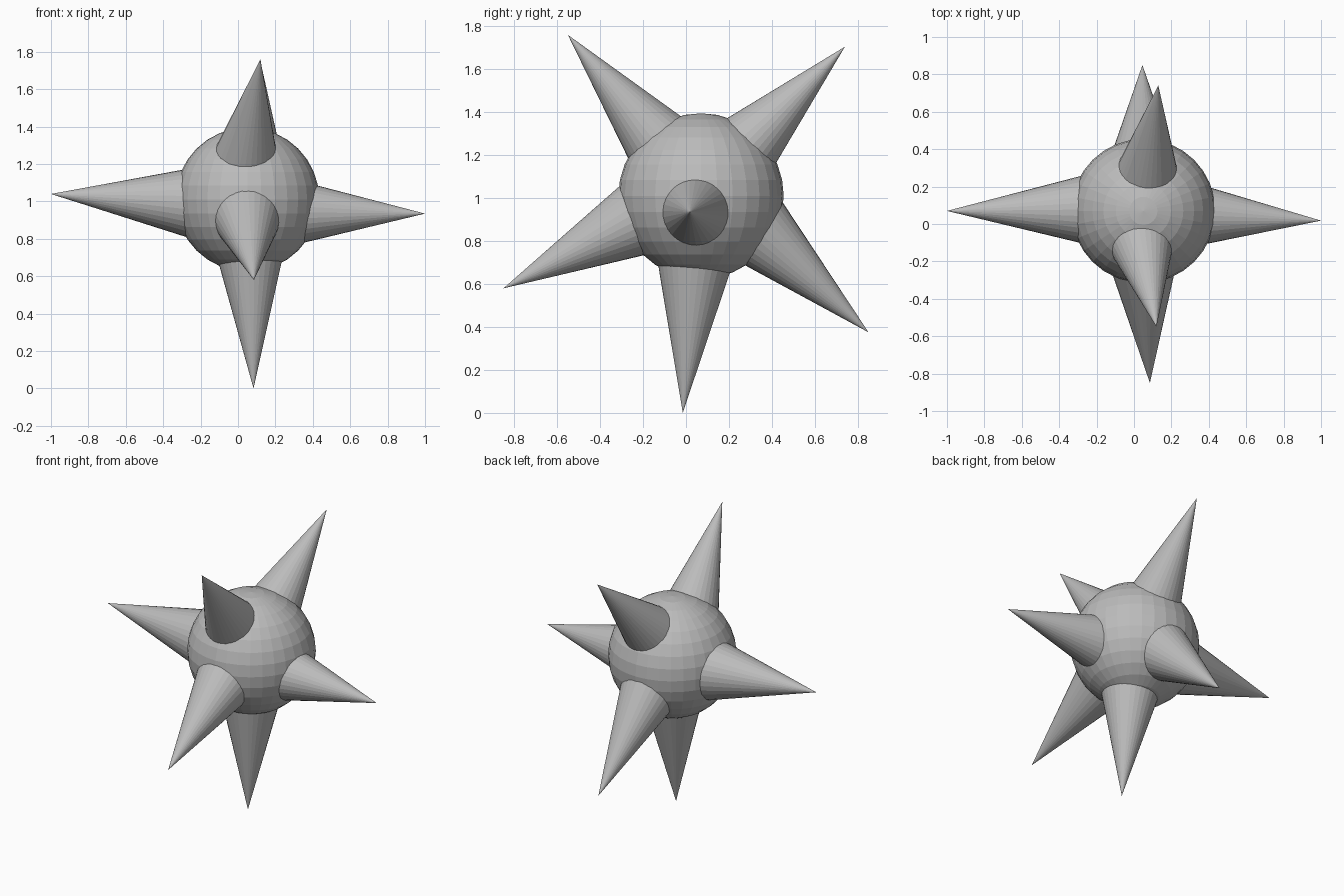
import bpy
from mathutils import Vector

cube = bpy.data.objects.get("Cube")
if cube:
    bpy.data.objects.remove(cube, do_unlink=True)

# Single matte grey
grey = bpy.data.materials.new("plain_grey")
grey.use_nodes = True
colour = (0.5, 0.5, 0.5, 1)
grey.diffuse_color = colour
grey.node_tree.nodes["Principled BSDF"].inputs["Base Color"].default_value = colour

SPIKE_LENGTH = 0.76
SPIKE_RADIUS = 0.19


def finish(name):
    obj = bpy.context.object
    obj.name = name
    obj.data.materials.append(grey)
    bpy.ops.object.shade_flat()
    return obj


def spike(name, tip, inward):
    """Cone with its point at tip, its axis running along inward into the ball."""
    axis = Vector(inward).normalized()
    bpy.ops.mesh.primitive_cone_add(
        vertices=32, radius1=SPIKE_RADIUS, radius2=0, depth=SPIKE_LENGTH,
        location=Vector(tip) + axis * SPIKE_LENGTH / 2,
        rotation=(-axis).to_track_quat('Z', 'Y').to_euler())
    return finish(name)


# Faceted ball
bpy.ops.mesh.primitive_uv_sphere_add(
    segments=32, ring_count=16, radius=0.385, location=(0.05, 0.07, 1.01))
finish("ball")

# Spikes: name, tip, direction towards the ball
for name, tip, inward in (
    ("right_spike", (-1, 0.07, 1.04), (1, 0.01, -0.063)),
    ("left_spike", (1, 0.018, 0.935), (-1, 0.045, 0.01)),
    ("bottom_spike", (0.083, -0.015, 0), (-0.026, 0.08, 1)),
    ("front_lower_spike", (0.085, -0.85, 0.58), (-0.05, 0.889, 0.459)),
    ("front_upper_spike", (0.12, -0.55, 1.76), (-0.115, 0.645, -0.764)),
    ("back_upper_spike", (0.13, 0.74, 1.705), (-0.09, -0.703, -0.711)),
    ("back_lower_spike", (0.045, 0.85, 0.375), (0, -0.737, 0.676)),
):
    spike(name, tip, inward)
